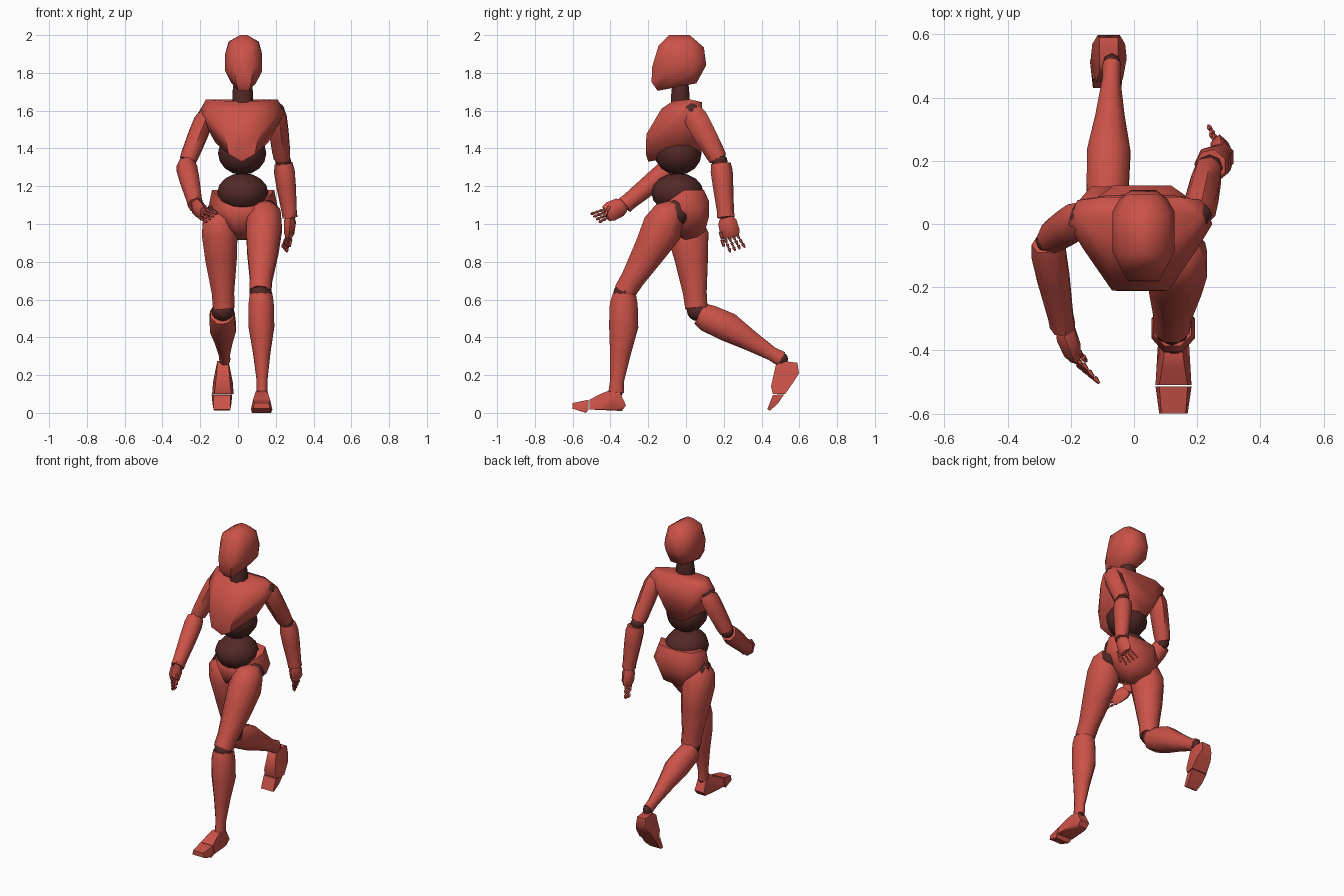
import bpy, bmesh
from math import cos, sin, tau, radians
from mathutils import Vector


def material(name, rgb):
    m = bpy.data.materials.new(name)
    m.diffuse_color = (*rgb, 1)
    return m


RED = material("red_shell", (0.60, 0.085, 0.065))
DARK = material("dark_joint", (0.085, 0.022, 0.02))


def finish(name, bm, mat):
    bmesh.ops.recalc_face_normals(bm, faces=bm.faces[:])
    me = bpy.data.meshes.new(name)
    bm.to_mesh(me)
    bm.free()
    me.materials.append(mat)
    ob = bpy.data.objects.new(name, me)
    bpy.context.collection.objects.link(ob)
    bpy.ops.object.select_all(action='DESELECT')
    bpy.context.view_layer.objects.active = ob
    ob.select_set(True)
    bpy.ops.object.shade_smooth_by_angle(angle=radians(55))


def hull(name, cx, points, mat=RED):
    """Faceted shell around points (half width, y, z) mirrored about x = cx."""
    bm = bmesh.new()
    for x, y, z in points:
        bm.verts.new((cx + x, y, z))
        if x:
            bm.verts.new((cx - x, y, z))
    bmesh.ops.convex_hull(bm, input=bm.verts[:])
    loose = [v for v in bm.verts if not v.link_faces]
    bmesh.ops.delete(bm, geom=loose, context='VERTS')
    finish(name, bm, mat)


def limb(name, a, b, rings, sides=8, mat=RED):
    """Tapered tube from a to b; rings = (t, half width, half depth, forward shift)."""
    a, b = Vector(a), Vector(b)
    d = (b - a).normalized()
    u = (Vector((1, 0, 0)) - d * d.x).normalized()
    v = u.cross(d)
    if v.y > 0:
        v = -v
    bm = bmesh.new()
    loops = []
    for t, rw, rd, shift in rings:
        c = a.lerp(b, t) + v * shift
        loops.append([bm.verts.new(c + u * rw * cos(tau * (i + .5) / sides)
                                   + v * rd * sin(tau * (i + .5) / sides))
                      for i in range(sides)])
    for p, q in zip(loops, loops[1:]):
        for i in range(sides):
            j = (i + 1) % sides
            bm.faces.new((p[i], p[j], q[j], q[i]))
    bm.faces.new(loops[0])
    bm.faces.new(loops[-1])
    finish(name, bm, mat)


def ball(name, c, r, mat=DARK, seg=12):
    bm = bmesh.new()
    bmesh.ops.create_uvsphere(bm, u_segments=seg, v_segments=8, radius=1)
    for v in bm.verts:
        v.co = Vector((v.co.x * r[0], v.co.y * r[1], v.co.z * r[2])) + Vector(c)
    finish(name, bm, mat)


# head and neck
hull("head", 0.03, [
    (.02, -.09, 2.0), (.02, .02, 2.0), (.075, -.10, 1.965), (.08, .03, 1.965),
    (.045, -.145, 1.945), (.04, .095, 1.935), (.04, .107, 1.84), (.098, -.09, 1.90),
    (.098, .04, 1.88), (.098, -.09, 1.81), (.092, .04, 1.80), (.05, -.18, 1.83),
    (.04, -.182, 1.75), (.028, -.15, 1.705), (.045, .055, 1.745), (.065, -.07, 1.745),
    (.075, .08, 1.86)])
limb("neck", (.025, -.03, 1.63), (.025, -.03, 1.76),
     [(0, .06, .055, 0), (.45, .06, .052, 0), (1, .05, .045, 0)], mat=DARK)

# chest shell, ribcage, abdomen and pelvis
hull("chest", 0.02, [
    (.19, .02, 1.66), (.12, .085, 1.645), (.228, .0, 1.59), (.20, .075, 1.62),
    (.08, -.07, 1.65), (.10, -.13, 1.61), (.18, -.08, 1.57), (.09, -.21, 1.475),
    (.07, -.212, 1.37), (0, -.2, 1.33), (.14, -.04, 1.43), (.11, .09, 1.50),
    (.05, .08, 1.38)])
ball("ribcage", (.022, -.042, 1.375), (.128, .125, .115))
ball("abdomen", (.025, -.045, 1.165), (.135, .138, .105))
hull("pelvis", 0.027, [
    (.165, -.01, 1.18), (.185, -.02, 1.08), (.12, .08, 1.18), (.05, .095, 1.18),
    (.08, -.145, 1.085), (0, -.15, 1.05), (.04, -.12, .97), (.03, 0, .915),
    (.03, .06, .93), (.09, .122, 1.12), (.09, .122, 1.04), (.07, .10, .96),
    (.165, .07, 1.08), (.15, .05, 1.02), (.12, 0, .98)])

# legs: hip, knee, shin start and ankle of each side
legs = [
    ("front", (.145, -.045, 1.10), (.118, -.325, .64), (.122, -.325, .63), (.128, -.37, .11)),
    ("back", (-.105, .0, 1.09), (-.075, .055, .555), (-.085, .075, .525), (-.07, .505, .285))]
for side, hip, knee, top, ankle in legs:
    limb(side + "_thigh", hip, knee, [
        (0, .055, .05, .0), (.1, .09, .09, .015), (.27, .102, .118, .005),
        (.52, .09, .095, 0), (.85, .064, .068, .0), (1, .062, .064, .0)])
    k = Vector(knee).lerp(Vector(top), .5)
    ball(side + "_knee", k, (.06, .06, .055), seg=8)
    ball(side + "_hip", Vector(hip) - Vector((0, 0, .04)), (.07, .07, .07), seg=8)
    limb(side + "_shin", top, ankle, [
        (0, .065, .066, .0), (.1, .072, .08, 0), (.33, .074, .084, -.01),
        (.6, .05, .06, -.005), (.88, .031, .04, 0), (1, .031, .044, 0)])
    ball(side + "_ankle", ankle, (.03, .035, .035), seg=8)

# feet and toes
hull("front_foot", .125, [
    (.03, -.415, .115), (.03, -.35, .11), (.035, -.318, .04), (.03, -.34, .01),
    (.05, -.39, .02), (.057, -.51, .018), (.045, -.51, .07), (.035, -.45, .102)])
hull("front_toes", .125, [
    (.057, -.515, .018), (.045, -.515, .07), (.045, -.60, .022), (.038, -.60, .052),
    (.05, -.53, .0)])
hull("back_foot", -.08, [
    (.03, .475, .25), (.03, .51, .275), (.03, .59, .265), (.035, .598, .21),
    (.052, .57, .165), (.057, .525, .10), (.045, .46, .10), (.04, .45, .14)])
hull("back_toes", -.085, [
    (.055, .52, .098), (.045, .46, .095), (.045, .43, .018), (.04, .445, .012),
    (.05, .487, .05)])

# arms: shoulder, elbow, forearm start, wrist, palm end, fingertip centre, spread
arms = [
    ("front", (-.165, .02, 1.585), (-.265, -.045, 1.335), (-.275, -.06, 1.315),
     (-.225, -.325, 1.10), (-.185, -.425, 1.055), (-.135, -.485, 1.03), (.025, -.02, .02)),
    ("back", (.205, .03, 1.60), (.235, .17, 1.345), (.243, .185, 1.32),
     (.277, .212, 1.035), (.268, .24, .93), (.245, .275, .86), (-.01, .035, .012))]
for side, sh, el, fs, wr, pe, tip, spread in arms:
    ball(side + "_shoulder", sh, (.042, .042, .042), seg=8)
    limb(side + "_upper_arm", sh, el, [
        (0, .04, .05, 0), (.15, .053, .064, 0), (.45, .054, .062, 0),
        (.85, .05, .055, 0), (1, .046, .05, 0)], 7)
    ball(side + "_elbow", Vector(el).lerp(Vector(fs), .5), (.042, .042, .04), seg=8)
    limb(side + "_forearm", fs, wr, [
        (0, .05, .053, 0), (.15, .058, .06, 0), (.45, .054, .055, 0),
        (.9, .042, .046, 0), (1, .042, .048, 0)], 7)
    limb(side + "_palm", wr, pe, [
        (0, .026, .034, 0), (.25, .036, .05, 0), (.75, .032, .053, 0),
        (1, .018, .042, 0)], 6)
    # fingers in three short segments, then the thumb
    pe, tip, spread = Vector(pe), Vector(tip), Vector(spread)
    for f in range(4):
        off = spread * (f - 1.5) / 1.5
        a, b = pe + off * .9, tip + off * 1.1
        for s in range(3):
            limb(f"{side}_finger_{f + 1}_{s + 1}", a.lerp(b, s / 3), a.lerp(b, (s + .85) / 3),
                 [(0, .007, .007, 0), (.3, .009, .009, 0), (1, .005, .005, 0)], 5)
    t0 = Vector(wr).lerp(pe, .6) + spread * (-1.3 if side == "back" else 1.0)
    t1 = t0 + (tip - pe) * .5 + Vector((0, 0, -.045))
    for s in range(2):
        limb(f"{side}_thumb_{s + 1}", t0.lerp(t1, s / 2), t0.lerp(t1, (s + .9) / 2),
             [(0, .011, .011, 0), (1, .007, .007, 0)], 5)
